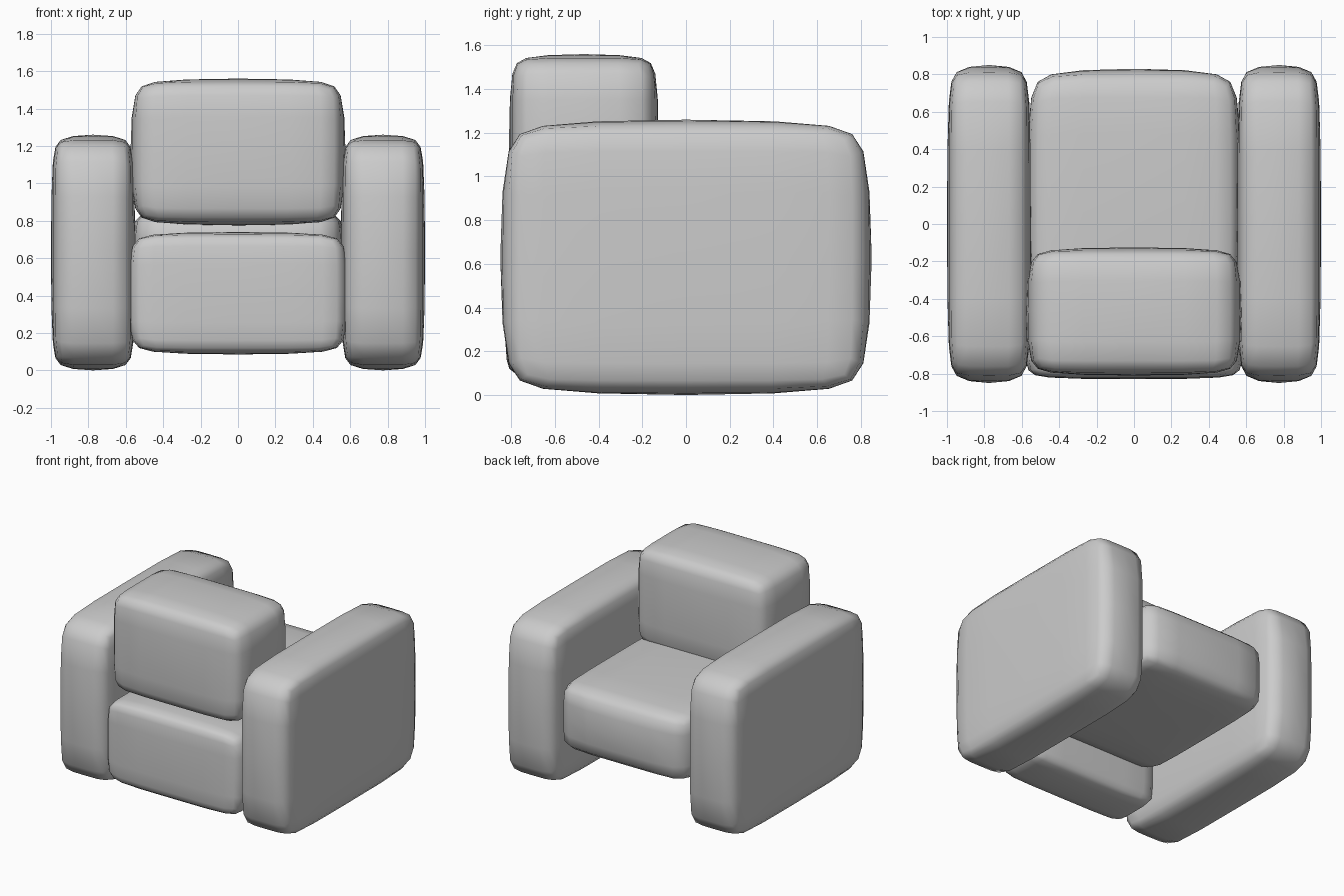
import bpy
import bmesh
from math import hypot
from mathutils import Vector

if "Cube" in bpy.data.objects:
    bpy.data.objects.remove(bpy.data.objects["Cube"], do_unlink=True)

fabric = bpy.data.materials.new("grey fabric")
fabric.use_nodes = True
GREY = (0.6, 0.6, 0.6, 1)
fabric.diffuse_color = GREY
fabric.node_tree.nodes["Principled BSDF"].inputs["Base Color"].default_value = GREY

# Cushion shape: spacing of the grid lines, and how far each line draws in
SPACING = (0, 0.53, 0.86, 1)
DRAW_IN = (0, 0.012, 0.045, 0.105)


def soften(co):
    """Move a point of an even cube grid onto a plump cushion."""
    steps = [round(abs(c) * 3) for c in co]
    out = []
    for axis in range(3):
        others = [DRAW_IN[steps[i]] for i in range(3) if i != axis]
        size = SPACING[steps[axis]] * (1 - hypot(*others))
        out.append(size if co[axis] >= 0 else -size)
    return Vector(out)


def cushion(name, low, high):
    """A plump box that fills the space between two corners."""
    low, high = Vector(low), Vector(high)
    centre, half = (low + high) / 2, (high - low) / 2
    bm = bmesh.new()
    bmesh.ops.create_cube(bm, size=2)
    bmesh.ops.subdivide_edges(bm, edges=bm.edges[:], cuts=5, use_grid_fill=True)
    for v in bm.verts:
        p = soften(v.co)
        v.co = centre + Vector(a * b for a, b in zip(p, half))
    for f in bm.faces:
        f.smooth = True
    mesh = bpy.data.meshes.new(name)
    bm.to_mesh(mesh)
    bm.free()
    mesh.materials.append(fabric)
    obj = bpy.data.objects.new(name, mesh)
    bpy.context.collection.objects.link(obj)
    return obj


# Armrests, one on each side
for name, x in (("left_armrest", 0.775), ("right_armrest", -0.775)):
    cushion(name, (x - 0.225, -0.85, 0), (x + 0.225, 0.85, 1.26))

# Seat cushion, raised off the ground between the armrests
cushion("seat", (-0.575, -0.5, 0.33), (0.575, 0.83, 0.86))

# Back: a lower block and the cushion above it
cushion("lower_back", (-0.59, -0.83, 0.085), (0.59, -0.42, 0.74))
cushion("backrest", (-0.575, -0.81, 0.775), (0.575, -0.125, 1.56))
